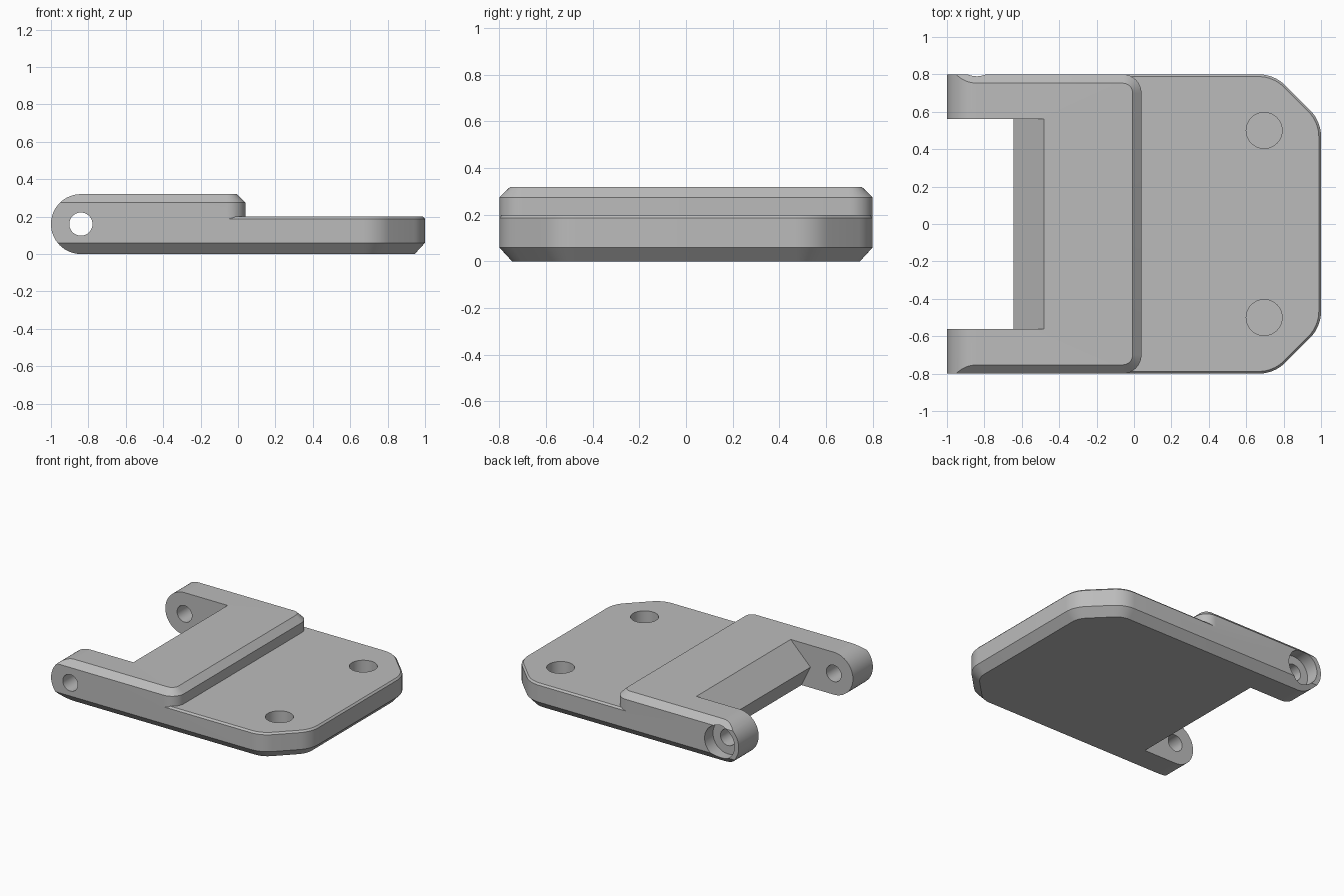
import bpy, bmesh, math
from mathutils import Vector

cube = bpy.data.objects.get("Cube")
if cube:
    bpy.data.objects.remove(cube, do_unlink=True)

grey = bpy.data.materials.new("plain_grey")
grey.use_nodes = True
colour = (0.5, 0.5, 0.5, 1)
grey.diffuse_color = colour
grey.node_tree.nodes["Principled BSDF"].inputs["Base Color"].default_value = colour


def loft(name, rings):
    """Solid skinned through equal-length rings and capped at both ends."""
    bm = bmesh.new()
    loops = [[bm.verts.new(p) for p in ring] for ring in rings]
    n = len(loops[0])
    for a, b in zip(loops, loops[1:]):
        for i in range(n):
            j = (i + 1) % n
            bm.faces.new((a[i], a[j], b[j], b[i]))
    bm.faces.new(loops[0][::-1])
    bm.faces.new(loops[-1])
    bmesh.ops.recalc_face_normals(bm, faces=bm.faces)
    mesh = bpy.data.meshes.new(name)
    bm.to_mesh(mesh)
    bm.free()
    obj = bpy.data.objects.new(name, mesh)
    bpy.context.collection.objects.link(obj)
    mesh.materials.append(grey)
    return obj


def rounded_outline(corners, inset, steps=8):
    """Inset a convex counter-clockwise outline of (x, y, radius), rounding corners."""
    pts = [Vector(c[:2]) for c in corners]
    out = []
    for i, p in enumerate(pts):
        d0 = (p - pts[i - 1]).normalized()
        d1 = (pts[(i + 1) % len(pts)] - p).normalized()
        n0, n1 = Vector((-d0.y, d0.x)), Vector((-d1.y, d1.x))
        bis = (n0 + n1) / (1 + n0.dot(n1))
        radius = corners[i][2]
        if radius == 0:
            out.append(p + bis * inset)
            continue
        r = max(radius - inset, 0.01)
        centre = p + bis * (inset + r)
        turn = d0.angle(d1)
        start = math.atan2(-n0.y, -n0.x)
        for k in range(steps + 1):
            a = start + turn * k / steps
            out.append(centre + Vector((math.cos(a), math.sin(a))) * r)
    return out


def slab(name, corners, layers):
    return loft(name, [[(p.x, p.y, z) for p in rounded_outline(corners, d)]
                       for z, d in layers])


def prism(name, profile, y0, y1):
    return loft(name, [[(x, y, z) for x, z in profile] for y in (y0, y1)])


def circle(cx, cy, r, n=48):
    return [(cx + r * math.cos(2 * math.pi * k / n),
             cy + r * math.sin(2 * math.pi * k / n)) for k in range(n)]


def combine(obj, tool, operation):
    mod = obj.modifiers.new("join", 'BOOLEAN')
    mod.operation, mod.object, mod.solver = operation, tool, 'EXACT'
    bpy.context.view_layer.objects.active = obj
    bpy.ops.object.modifier_apply(modifier=mod.name)
    bpy.data.objects.remove(tool, do_unlink=True)


HEIGHT, SIDE, PIN_X = 0.32, 0.8, -0.84
PIN_Z = HEIGHT / 2

# Base plate with clipped corners and chamfered rims
half = [(1, 0.55, 0.2), (0.75, SIDE, 0.2), (-1.2, SIDE, 0)]
plate_outline = [(x, -y, r) for x, y, r in half[::-1]] + half
body = slab("hinge_plate", plate_outline,
            [(0, 0.055), (0.06, 0), (0.187, 0), (0.2, 0.012)])

# Raised block that carries the arms
block_outline = [(-1.2, -SIDE, 0), (0.04, -SIDE, 0.1), (0.04, SIDE, 0.1), (-1.2, SIDE, 0)]
block = slab("raised_block", block_outline, [(0.1, 0), (0.275, 0), (HEIGHT, 0.047)])
combine(body, block, 'UNION')

# Round off the arm ends
arc = [(PIN_X - PIN_Z * math.sin(math.pi * k / 32),
        PIN_Z + PIN_Z * math.cos(math.pi * k / 32)) for k in range(33)]
envelope = [(PIN_X, 0.5)] + arc + [(PIN_X, -0.2), (1.2, -0.2), (1.2, 0.5)]
combine(body, prism("arm_rounding", envelope, -1, 1), 'INTERSECT')

# Notch between the arms, with a sloped inner wall
notch = [(-1.3, -0.1), (-0.522, -0.1), (-0.645, 0.155), (-0.38, 0.42), (-1.3, 0.42)]
combine(body, prism("arm_notch", notch, -0.562, 0.562), 'DIFFERENCE')

# Pin hole through both arms, with a counterbore at the back
combine(body, prism("pin_hole", circle(PIN_X, PIN_Z, 0.062), -1, 1), 'DIFFERENCE')
combine(body, prism("pin_counterbore", circle(PIN_X, PIN_Z, 0.125), 0.7, 1), 'DIFFERENCE')

# Two blind round sockets in the plate
for side in (-1, 1):
    ring = circle(0.696, 0.5 * side, 0.096)
    socket = loft("socket", [[(x, y, z) for x, y in ring] for z in (0.08, 0.4)])
    combine(body, socket, 'DIFFERENCE')

# Smooth the curves and keep the edges sharp
bpy.ops.object.select_all(action='DESELECT')
body.select_set(True)
bpy.context.view_layer.objects.active = body
bpy.ops.object.shade_smooth_by_angle(angle=math.radians(25))
